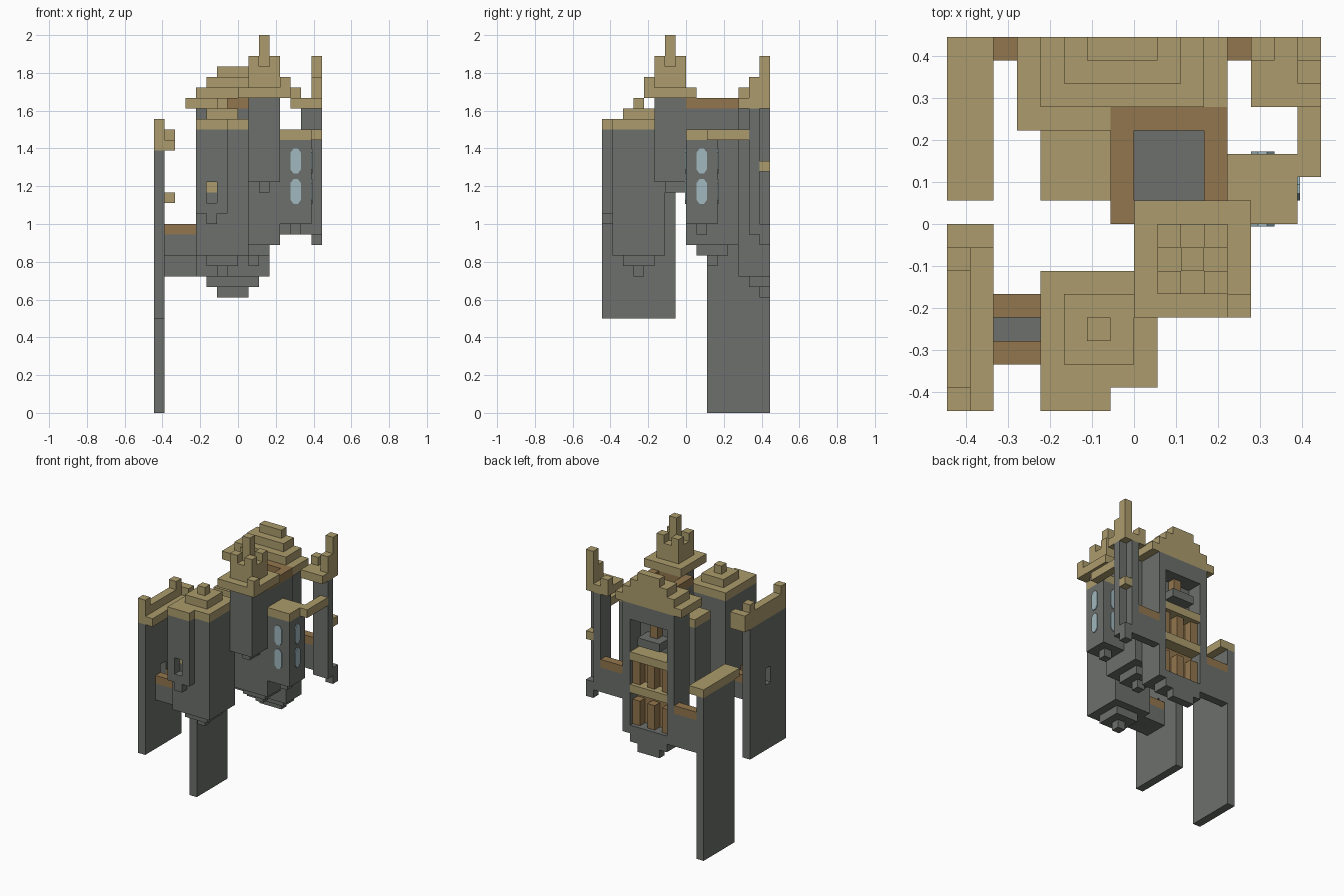
import bpy
import bmesh
from mathutils import Matrix, Vector

cube = bpy.data.objects.get("Cube")
if cube:
    bpy.data.objects.remove(cube, do_unlink=True)

UNIT = 1 / 18  # every part sits on a block grid


def material(name, rgb):
    mat = bpy.data.materials.new(name)
    mat.use_nodes = True
    color = (*rgb, 1)
    mat.diffuse_color = color
    mat.node_tree.nodes["Principled BSDF"].inputs["Base Color"].default_value = color
    return mat


stone = material("grey stone", (.15, .16, .145))
tan = material("tan trim", (.41, .33, .15))
wood = material("brown wood", (.29, .18, .075))
glass = material("pale blue glass", (.35, .48, .52))


def finish(name, mat, bm):
    mesh = bpy.data.meshes.new(name)
    bm.to_mesh(mesh)
    bm.free()
    mesh.materials.append(mat)
    obj = bpy.data.objects.new(name, mesh)
    bpy.context.collection.objects.link(obj)
    return obj


def blocks(name, mat, *boxes):
    """One object from boxes given as x, y and z ranges in grid units."""
    bm = bmesh.new()
    for xs, ys, zs in boxes:
        low, high = (Vector(c) * UNIT for c in zip(xs, ys, zs))
        place = Matrix.Translation((low + high) / 2) @ Matrix.Diagonal((*(high - low), 1))
        bmesh.ops.create_cube(bm, size=1, matrix=place)
    return finish(name, mat, bm)


def stepped(name, mat, xs, ys, z, count, rise):
    """Square tiers that shrink by one block on every side."""
    tiers = []
    for i in range(count):
        tiers.append(((xs[0] + i, xs[1] - i), (ys[0] + i, ys[1] - i),
                      sorted((z + i * rise, z + (i + 1) * rise))))
    return blocks(name, mat, *tiers)


def gabled(name, mat, xs, y, z, count, rise):
    """Tiers that shrink on three sides and stay flush at the back."""
    tiers = []
    for i in range(count):
        tiers.append(((xs[0] + i, xs[1] - i), (y + i, 8),
                      sorted((z + i * rise, z + (i + 1) * rise))))
    return blocks(name, mat, *tiers)


# Front slab wall with a doorway, and its stepped coping
edge = (-8, -7)
blocks("front_slab", stone,
       (edge, (-8, -5), (9, 25)), (edge, (-4, -1), (9, 25)),
       (edge, (-5, -4), (9, 17)), (edge, (-5, -4), (19, 25)))
blocks("front_slab_coping", tan,
       (edge, (-8, -1), (25, 27)), ((-7, -6), (-8, -1), (25, 26)),
       ((-8, -6), (-1, 0), (25, 27)),
       (edge, (-8, -7), (27, 28)), (edge, (-2, -1), (27, 28)))

# Back slab wall and flat coping
blocks("back_slab", stone, (edge, (2, 8), (0, 20)))
blocks("back_slab_coping", tan, ((-8, -6), (1, 8), (20, 21)))

# Bridges from the slabs
span = (-7, -4)
blocks("front_bridge", stone, (span, (-6, -3), (15, 17)))
blocks("front_bridge_rails", wood, (span, (-6, -5), (17, 18)), (span, (-4, -3), (17, 18)))
blocks("back_bridge", stone, (span, (7, 8), (13, 17)))
blocks("back_bridge_rail", wood, (span, (7, 8), (17, 18)))

# Front tower with a projecting bay and niche
bay = (-8, -7)
blocks("front_tower", stone, ((-4, 1), (-7, -2), (15, 27)))
blocks("front_tower_bay", stone,
       ((-4, -3), bay, (19, 27)), ((-2, -1), bay, (19, 27)),
       ((-3, -2), bay, (19, 20)), ((-3, -2), bay, (22, 27)),
       ((-3, -2), bay, (18, 19)))
blocks("niche_panel", tan, ((-3, -2), (-7.1, -7), (21, 22)))
blocks("front_tower_eaves", tan, ((-4, 1), (-7, -2), (27, 28)), ((-4, -1), bay, (27, 28)))
stepped("front_tower_roof", tan, (-3, 0), (-6, -3), 28, 2, 1)
stepped("front_tower_underside", stone, (-3, 0), (-6, -3), 15, 2, -1)

# Central tower with a wooden rim
stepped("central_underside", stone, (0, 3), (1, 4), 16, 2, -1)
blocks("central_tower", stone, ((-1, 4), (0, 5), (16, 29)))
blocks("central_rim", wood,
       ((-1, 4), (0, 1), (29, 30)), ((-1, 4), (4, 5), (29, 30)),
       ((-1, 0), (1, 4), (29, 30)), ((3, 4), (1, 4), (29, 30)))

# Hanging spire turret with its crown
blocks("spire_turret", stone, ((1, 4), (-3, 0), (22, 30)), ((2, 3), (-2, 0), (21, 22)))
blocks("spire_crown", tan, ((0, 5), (-4, 1), (30, 31)), ((1, 4), (-3, 0), (31, 33)),
       ((4, 5), (-4, -3), (31, 32)), ((2, 3), (-2, -1), (33, 36)),
       *[((x, x + 1), (y, y + 1), (33, 34)) for x in (1, 3) for y in (-3, -1)])

# Low side turret
blocks("side_turret", stone, ((-4, -1), (1, 4), (18, 26)))
blocks("side_turret_cap", tan, ((-4, -1), (1, 4), (26, 27)))

# Window turret and the beam that ties it to the corner pillar
blocks("window_turret", stone, ((4, 7), (0, 3), (18, 26)), ((5, 6), (1, 2), (17, 18)))
blocks("window_turret_cap", tan, ((4, 7), (0, 3), (26, 27)), ((7, 8), (2, 6), (26, 27)))


def window(name, center, normal):
    """Thin pane with clipped corners."""
    side = Vector((-normal[1], normal[0], 0))
    out = Vector((*normal, 0)) * .1
    outline = [(.5, .8), (.2, 1.2)]
    outline += [(-a, b) for a, b in reversed(outline)]
    outline += [(-a, -b) for a, b in outline]
    bm = bmesh.new()
    verts = [bm.verts.new((Vector(center) + side * a + Vector((0, 0, b))) * UNIT)
             for a, b in outline]
    face = bm.faces.new(verts)
    made = bmesh.ops.extrude_face_region(bm, geom=[face])["geom"]
    bmesh.ops.translate(bm, vec=out * UNIT,
                        verts=[v for v in made if isinstance(v, bmesh.types.BMVert)])
    bmesh.ops.recalc_face_normals(bm, faces=bm.faces)
    finish(name, glass, bm)


for level, z in (("lower", 21.1), ("upper", 24)):
    window(level + "_front_window", (5.5, 0, z), (0, -1))
    window(level + "_left_window", (7, 1.5, z), (1, 0))
    window(level + "_back_window", (5.5, 3, z), (0, 1))

# Corner pillar with pinnacles
blocks("corner_pillar", stone, ((6, 7), (6, 8), (17, 29)), ((7, 8), (6, 7), (17, 29)),
       ((7, 8), (7, 8), (16, 18)))
blocks("corner_corbel", tan, ((7, 8), (7, 8), (23, 24)))
blocks("corner_crown", tan, ((5, 8), (5, 8), (29, 30)), ((7, 8), (7, 8), (30, 34)),
       ((7, 8), (6, 7), (30, 32)), ((5, 6), (7, 8), (30, 31)))
blocks("corner_wall", stone, ((3, 6), (7, 8), (17, 20)))
blocks("corner_wall_rail", wood, ((3, 6), (7, 8), (20, 21)))

# Back hall: frame open to the back, stepped roof and underside
blocks("hall_frame", stone, ((-4, -3), (5, 8), (14, 29)), ((2, 3), (5, 8), (14, 29)),
       ((-3, 2), (5, 6), (14, 29)), ((-3, 2), (6, 8), (27, 29)))
gabled("hall_underside", stone, (-4, 3), 5, 14, 3, -1)
blocks("hall_eaves", tan, ((-5, 4), (5, 8), (29, 30)), ((-5, -1), (4, 5), (29, 30)))
gabled("hall_roof", tan, (-4, 3), 5, 30, 3, 1)

# Hall interior: shelves, wooden panelling, posts and a ledge
hall = (-3, 2)
blocks("hall_shelves", tan, *[(hall, (6, 8), (z, z + 1)) for z in (18, 22)])
blocks("hall_panelling", wood, (hall, (6, 6.5), (14, 18)), (hall, (6, 6.5), (19, 22)))
blocks("hall_posts", wood,
       *[((x, x + 1), (6.5, 7.5), (z, z + 3)) for x in (-3, -1, 1) for z in (14, 19)])
blocks("hall_ledge", stone, ((-2, 1), (6, 8), (24, 25)))
blocks("hall_ornament", wood, ((-1, 0), (6, 7), (25, 27)))
